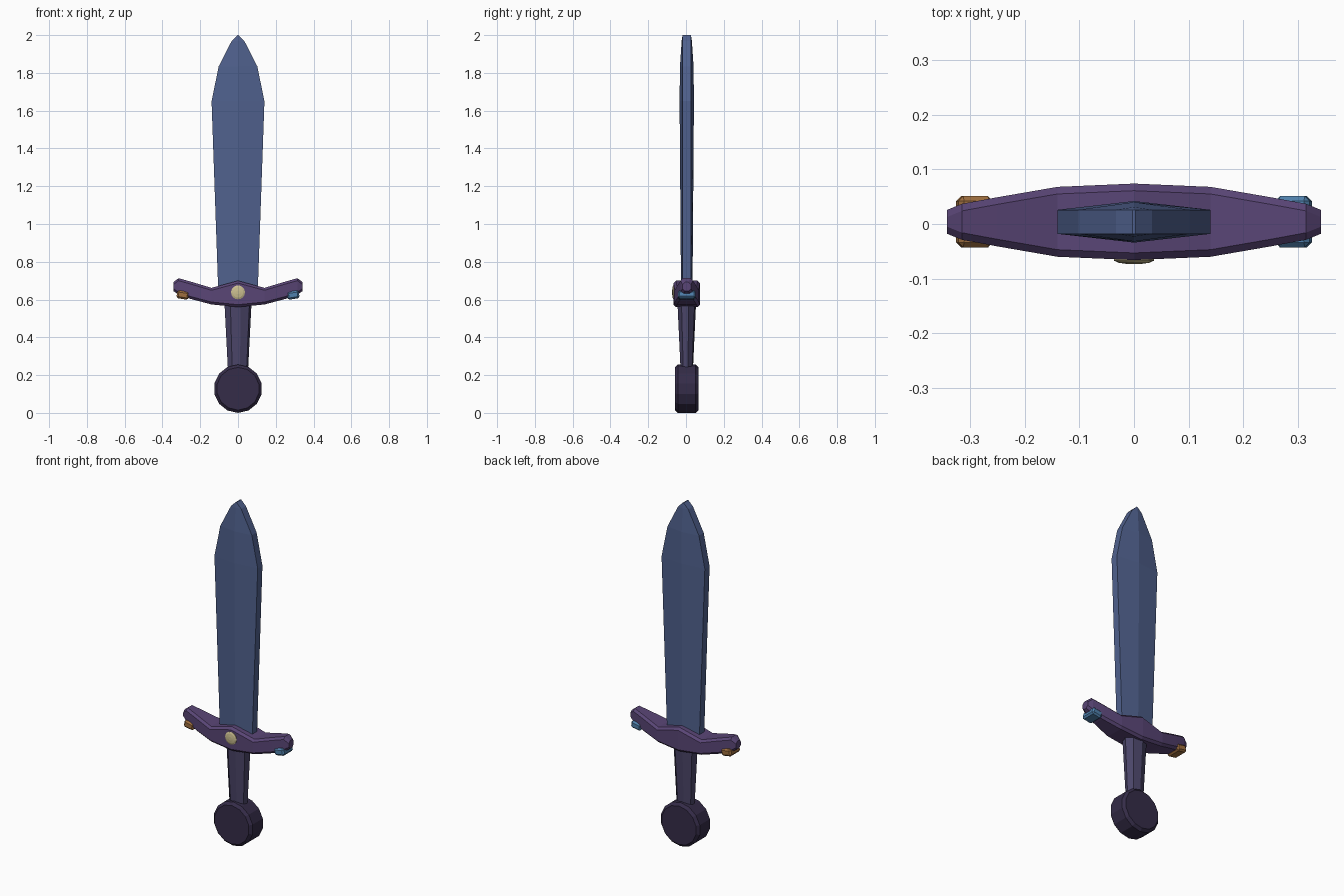
import bpy, bmesh, math
from mathutils import Matrix

if "Cube" in bpy.data.objects:
    bpy.data.objects.remove(bpy.data.objects["Cube"])

YC = 0.004  # the sword's middle plane


def material(name, rgb):
    m = bpy.data.materials.new(name)
    m.diffuse_color = (*rgb, 1)
    m.use_nodes = True
    m.node_tree.nodes["Principled BSDF"].inputs["Base Color"].default_value = m.diffuse_color
    return m


def finish(bm, name, mat):
    bmesh.ops.recalc_face_normals(bm, faces=bm.faces)
    me = bpy.data.meshes.new(name)
    bm.to_mesh(me)
    bm.free()
    me.materials.append(mat)
    ob = bpy.data.objects.new(name, me)
    bpy.context.collection.objects.link(ob)
    return ob


def loft(name, rings, mat):
    """Skin a row of closed rings and cap both ends."""
    bm = bmesh.new()
    rows = [[bm.verts.new(p) for p in r] for r in rings]
    n = len(rows[0])
    for a, b in zip(rows, rows[1:]):
        for i in range(n):
            j = (i + 1) % n
            bm.faces.new((a[i], a[j], b[j], b[i]))
    bm.faces.new(rows[0])
    bm.faces.new(rows[-1])
    return finish(bm, name, mat)


def disc_ring(r, y, z, n):
    """Ring in the xz plane with a vertex at the bottom."""
    return [(r * math.sin(2 * math.pi * i / n), y, z - r * math.cos(2 * math.pi * i / n))
            for i in range(n)]


steel = material("steel_blue", (0.08, 0.12, 0.27))
purple = material("purple", (0.10, 0.06, 0.18))
dark = material("dark_purple", (0.035, 0.025, 0.065))
grip_mat = material("grip_indigo", (0.07, 0.06, 0.14))
yellow = material("pale_yellow", (0.60, 0.52, 0.28))
orange = material("amber", (0.35, 0.16, 0.05))
blue = material("sky_blue", (0.08, 0.22, 0.42))

# Blade: flat edge walls with a raised centre ridge (z, half width, ridge)
blade = []
for z, w, r in [(0.60, 0.103, 0.030), (1.65, 0.14, 0.038), (1.835, 0.102, 0.036),
                (1.97, 0.033, 0.027), (2.0, 0.003, 0.022)]:
    t = 0.022
    blade.append([(x, YC + y, z) for x, y in
                  [(w, -t), (w, t), (0, r), (-w, t), (-w, -t), (0, -r)]])
loft("blade", blade, steel)

# Guard: chamfered bar (x, bottom, top, half depth), mirrored in x
half = [(0, 0.56, 0.70, 0.070), (0.14, 0.574, 0.662, 0.064), (0.25, 0.603, 0.695, 0.045),
        (0.315, 0.627, 0.713, 0.033), (0.342, 0.645, 0.692, 0.022)]
stations = [(-x, b, t, d) for x, b, t, d in half[:0:-1]] + half
c = 0.013
guard = []
for x, b, t, d in stations:
    pts = [(-d + c, b), (d - c, b), (d, b + c), (d, t - c),
           (d - c, t), (-d + c, t), (-d, t - c), (-d, b + c)]
    guard.append([(x, YC + y, z) for y, z in pts])
loft("guard", guard, purple)

# Guard end studs
for side, name, mat in [(-1, "left_stud", orange), (1, "right_stud", blue)]:
    bm = bmesh.new()
    m = (Matrix.Translation((side * 0.292, YC, 0.624)) @ Matrix.Rotation(-side * 0.17, 4, 'Y')
         @ Matrix.Diagonal((0.064, 0.094, 0.042, 1)))
    bmesh.ops.create_cube(bm, size=1, matrix=m)
    bmesh.ops.bevel(bm, geom=bm.edges[:], offset=0.009, segments=1, affect='EDGES')
    finish(bm, name, mat)

# Gem on the front of the guard
gem = [disc_ring(r, y, 0.638, 16) for r, y in
       [(0.037, -0.05), (0.037, -0.067), (0.028, -0.071), (0.010, -0.0735)]]
loft("gem", gem, yellow)

# Grip: tapered, with grooves fading out toward the pommel
grip = []
for z, rx, ry, groove in [(0.22, 0.054, 0.033, 0.98), (0.60, 0.074, 0.051, 0.88)]:
    ring = []
    for i in range(16):
        a = 2 * math.pi * (i + 0.5) / 16
        k = groove if i % 2 else 1
        ring.append((rx * k * math.cos(a), YC + ry * k * math.sin(a), z))
    grip.append(ring)
loft("grip", grip, grip_mat)

# Pommel: chamfered disc facing front and back
pommel = [disc_ring(r, YC + y, 0.128, 14) for r, y in
          [(0.113, -0.062), (0.128, -0.047), (0.128, 0.047), (0.113, 0.062)]]
loft("pommel", pommel, dark)
